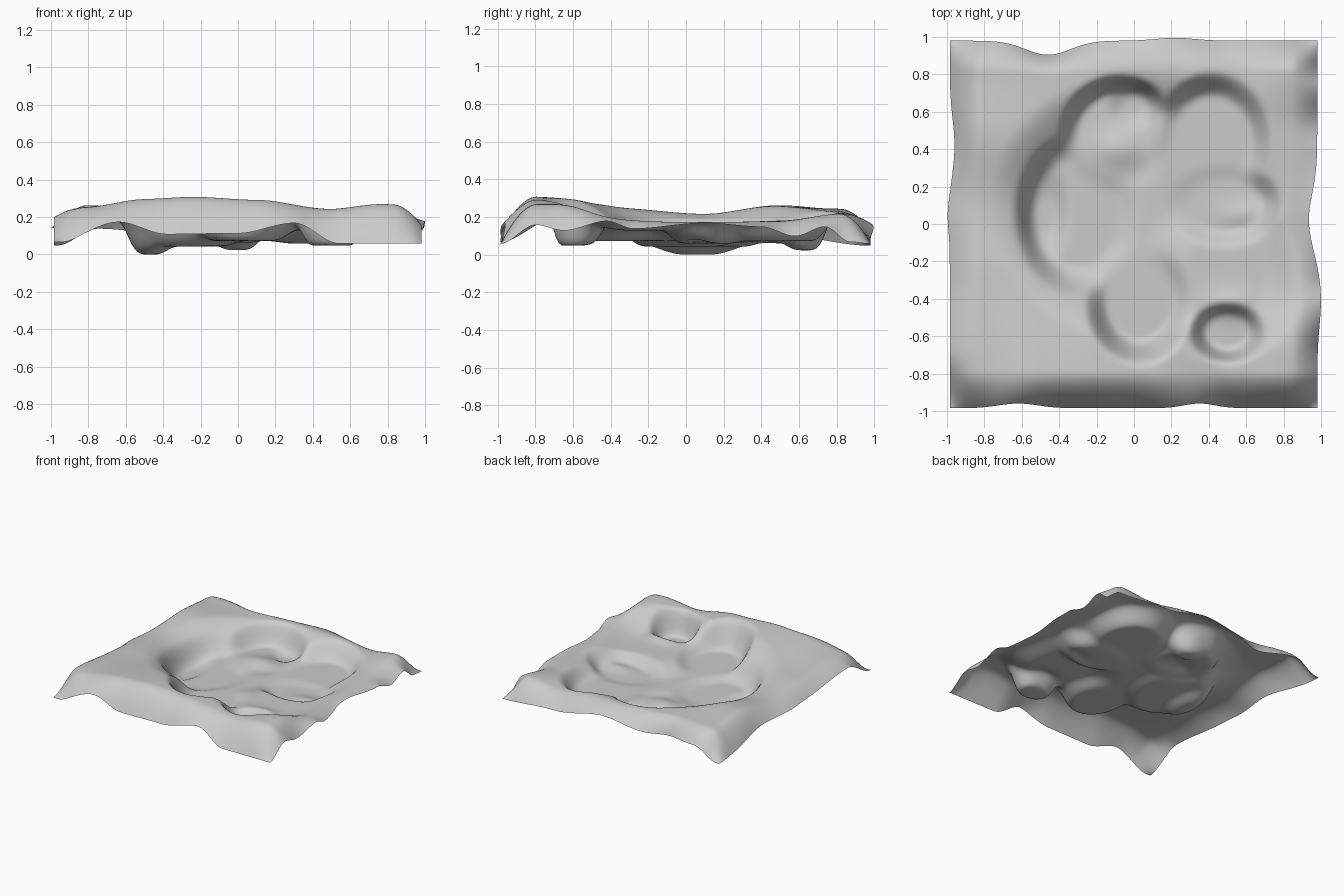
import bpy, bmesh, math

N = 130  # grid resolution

def ease(t):
    t = max(0.0, min(1.0, t))
    return t * t * (3 - 2 * t)

def along(keys, t):
    """Smooth interpolation through (position, value) keys."""
    if t <= keys[0][0]:
        return keys[0][1]
    for (a, va), (b, vb) in zip(keys, keys[1:]):
        if t <= b:
            return va + (vb - va) * ease((t - a) / (b - a))
    return keys[-1][1]

def bump(x, y, cx, cy, rx, ry):
    return math.exp(-((x - cx) / rx) ** 2 - ((y - cy) / ry) ** 2)

# raised rim heights around the hollow
FRONT_RIM = [(-0.9, 0.24), (-0.5, 0.31), (-0.25, 0.32), (0.1, 0.3), (0.5, 0.24), (0.78, 0.275), (1, 0.24)]
BACK_RIM = [(-0.8, 0.25), (-0.2, 0.23), (0.3, 0.22), (0.6, 0.18), (0.88, 0.22)]
LEFT_RIM = [(-0.75, 0.26), (-0.3, 0.24), (0.1, 0.215), (0.5, 0.27), (0.85, 0.24)]
RIGHT_RIM = [(-0.7, 0.27), (-0.35, 0.2), (0, 0.17), (0.5, 0.17), (0.85, 0.22)]

# wavy hem heights
FRONT_HEM = [(-1, 0.06), (-0.64, 0.175), (-0.38, 0.11), (0, 0.115), (0.3, 0.17), (0.54, 0.06), (1, 0.06)]
BACK_HEM = [(-1, 0.05), (-0.75, 0.14), (-0.35, 0.11), (0.08, 0.165), (0.5, 0.09), (1, 0.06)]
LEFT_HEM = [(-1, 0.07), (-0.68, 0.2), (-0.1, 0.15), (0.3, 0.14), (1, 0.05)]
RIGHT_HEM = [(-1, 0.06), (-0.8, 0.16), (-0.65, 0.13), (-0.42, 0.18), (-0.28, 0.14),
             (0.1, 0.17), (0.4, 0.15), (0.58, 0.1), (0.74, 0.15), (0.88, 0.07), (1, 0.06)]

# pressed hollows: centre x, y, radius x, y, floor height, softness
HOLLOWS = [
    (0.05, 0.10, 0.62, 0.55, 0.075, 0.35),
    (0.48, -0.28, 0.34, 0.34, 0.13, 0.40),
    (-0.30, 0.06, 0.28, 0.36, 0.045, 0.25),
    (0.03, -0.42, 0.23, 0.27, 0.075, 0.28),
    (0.42, 0.45, 0.26, 0.30, 0.075, 0.25),
    (0.48, 0.10, 0.26, 0.18, 0.06, 0.30),
    (-0.08, 0.48, 0.27, 0.27, 0.06, 0.22),
    (0.00, 0.63, 0.10, 0.09, 0.025, 0.60),
    (-0.47, 0.06, 0.09, 0.18, 0.002, 0.60),
    (0.50, -0.58, 0.16, 0.13, 0.05, 0.30),
]

def height(x, y):
    # rim blend, weighted towards the nearest side
    sides = [(along(FRONT_RIM, x), 1 + y), (along(BACK_RIM, x), 1 - y),
             (along(LEFT_RIM, y), 1 + x), (along(RIGHT_RIM, y), 1 - x)]
    weights = [1 / (d + 0.08) ** 2 for _, d in sides]
    h = sum(v * w for (v, _), w in zip(sides, weights)) / sum(weights)
    # hollows
    for cx, cy, rx, ry, z, s in HOLLOWS:
        r = math.hypot((x - cx) / rx, (y - cy) / ry)
        h += (z - h) * (1 - ease((r - 1 + s) / (2 * s)))
    # soft pillow folds on the floor
    h += 0.035 * bump(x, y, -0.08, 0.40, 0.14, 0.10)
    h += 0.03 * bump(x, y, 0.52, -0.43, 0.14, 0.07)
    h += 0.03 * bump(x, y, 0.14, 0.52, 0.05, 0.16)
    h += 0.025 * bump(x, y, 0.62, 0.05, 0.14, 0.07)
    # hem turned down at the border
    for keys, t, d, width in [(FRONT_HEM, x, 1 + y, 0.2), (BACK_HEM, x, 1 - y, 0.17),
                              (LEFT_HEM, y, 1 + x, 0.17), (RIGHT_HEM, y, 1 - x, 0.15)]:
        h += (along(keys, t) - h) * max(0.0, 1 - d / width) ** 1.7
    return h

def outline(x, y):
    """Pull the square's border in and out a little."""
    left = -0.985 + 0.025 * bump(0, y, 0, 0.42, 1, 0.2) - 0.012 * bump(0, y, 0, 0.05, 1, 0.12)
    right = 0.98 - 0.045 * bump(0, y, 0, 0.02, 1, 0.2) + 0.02 * bump(0, y, 0, -0.4, 1, 0.2)
    front = -0.985 + 0.025 * bump(x, 0, -0.62, 0, 0.15, 1) + 0.025 * bump(x, 0, 0.35, 0, 0.12, 1)
    back = 0.98 - 0.075 * bump(x, 0, -0.46, 0, 0.17, 1) + 0.015 * bump(x, 0, 0.22, 0, 0.15, 1)
    px = x * (right if x > 0 else -left) if abs(x) > 0.999 else x + (
        (right - 1) if x > 0 else (left + 1)) * abs(x) ** 6
    py = y + ((back - 1) if y > 0 else (front + 1)) * abs(y) ** 6
    return px, py

# rumpled open sheet
bm = bmesh.new()
bmesh.ops.create_grid(bm, x_segments=N, y_segments=N, size=1)
for v in bm.verts:
    x, y = v.co.x, v.co.y
    px, py = outline(x, y)
    v.co = (px, py, height(x, y))
for _ in range(3):
    bmesh.ops.smooth_vert(bm, verts=[v for v in bm.verts if not v.is_boundary], factor=0.5,
                          use_axis_x=False, use_axis_y=False, use_axis_z=True)
low = min(v.co.z for v in bm.verts)
for v in bm.verts:
    v.co.z -= low
mesh = bpy.data.meshes.new("rumpled_sheet")
bm.to_mesh(mesh)
bm.free()
mesh.polygons.foreach_set("use_smooth", [True] * len(mesh.polygons))
sheet = bpy.data.objects.new("rumpled_sheet", mesh)
bpy.context.collection.objects.link(sheet)
